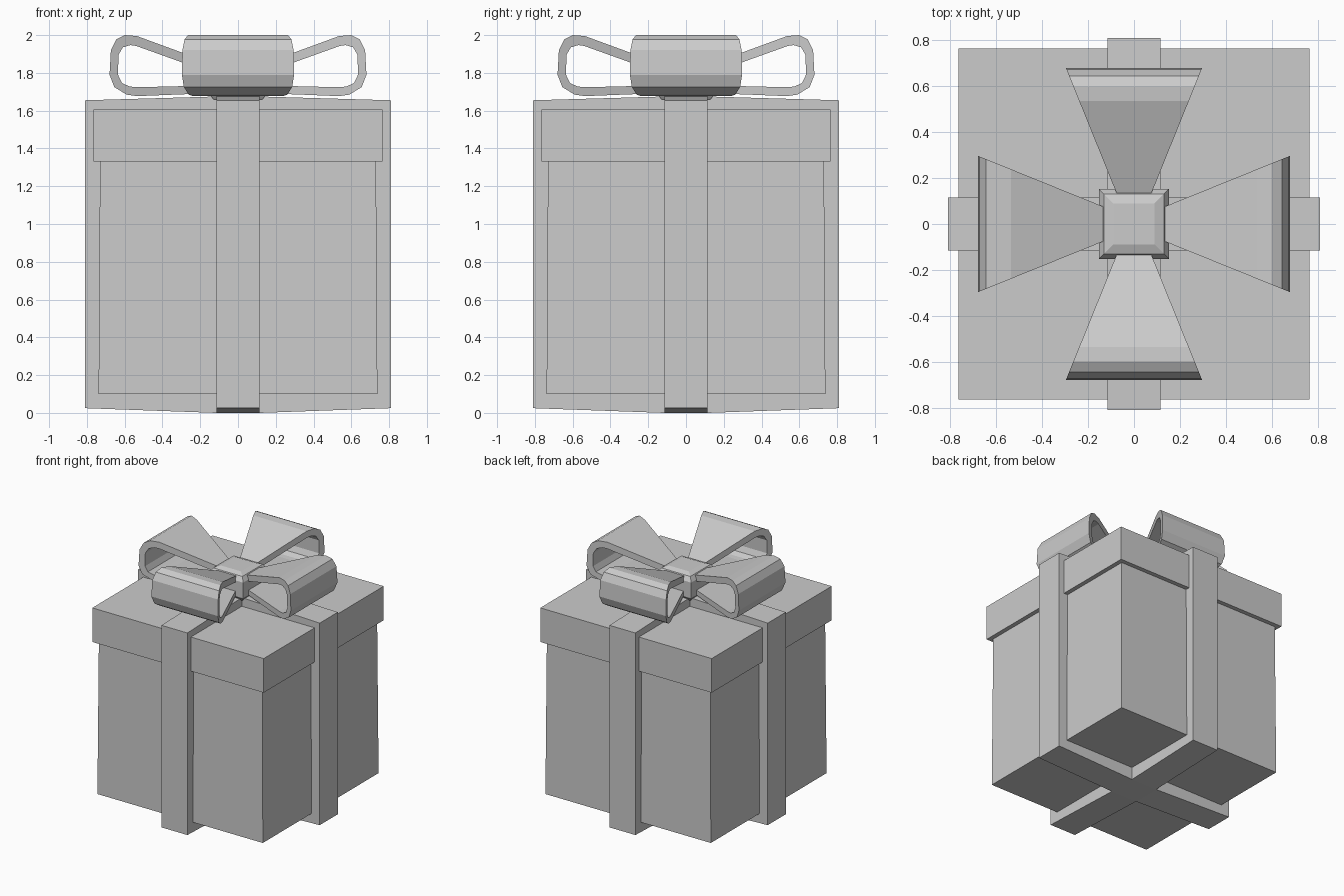
import bpy, bmesh
from math import pi

if "Cube" in bpy.data.objects:
    bpy.data.objects.remove(bpy.data.objects["Cube"])


def finish(name, bm, angle=0.0):
    bmesh.ops.recalc_face_normals(bm, faces=bm.faces)
    mesh = bpy.data.meshes.new(name)
    bm.to_mesh(mesh)
    bm.free()
    obj = bpy.data.objects.new(name, mesh)
    obj.rotation_euler.z = angle
    bpy.context.collection.objects.link(obj)
    return obj


def square_loft(name, levels):
    """Stack of squares given as (z, half width), capped at both ends."""
    bm = bmesh.new()
    rings = [[bm.verts.new((sx * h, sy * h, z))
              for sx, sy in ((-1, -1), (1, -1), (1, 1), (-1, 1))]
             for z, h in levels]
    for a, b in zip(rings, rings[1:]):
        for i in range(4):
            j = (i + 1) % 4
            bm.faces.new((a[i], a[j], b[j], b[i]))
    bm.faces.new(rings[0])
    bm.faces.new(rings[-1])
    return finish(name, bm)


def strip(name, outer, inner, half_width, closed, angle):
    """Thick ribbon following an xz profile; half_width(x) sets its width."""
    bm = bmesh.new()
    rings = []
    for (xo, zo), (xi, zi) in zip(outer, inner):
        wo, wi = half_width(xo), half_width(xi)
        rings.append([bm.verts.new(p) for p in
                      ((xo, -wo, zo), (xo, wo, zo), (xi, wi, zi), (xi, -wi, zi))])
    pairs = list(zip(rings, rings[1:]))
    if closed:
        pairs.append((rings[-1], rings[0]))
    else:
        bm.faces.new(rings[0])
        bm.faces.new(rings[-1])
    for a, b in pairs:
        for i in range(4):
            j = (i + 1) % 4
            bm.faces.new((a[i], a[j], b[j], b[i]))
    return finish(name, bm, angle)


# Box and lid
square_loft("box", [(0.10, 0.738), (1.40, 0.730)])
square_loft("lid", [(1.33, 0.765), (1.605, 0.765)])

# Two ribbon bands wrapped around the box
band_out = [(-0.81, 0.025), (-0.115, 0.0), (0.115, 0.0), (0.81, 0.025),
            (0.81, 1.655), (0.115, 1.675), (-0.115, 1.675), (-0.81, 1.655)]
band_in = [(-0.71, 0.13), (-0.115, 0.13), (0.115, 0.13), (0.71, 0.13),
           (0.71, 1.58), (0.115, 1.58), (-0.115, 1.58), (-0.71, 1.58)]
for k in range(2):
    strip(f"ribbon_band_{k + 1}", band_out, band_in, lambda x: 0.115, True, k * pi / 2)

# Four bow loops, flaring outwards from the knot
loop_out = [(0.08, 1.828), (0.535, 1.995), (0.60, 2.0), (0.645, 1.977),
            (0.673, 1.92), (0.68, 1.79), (0.655, 1.725), (0.59, 1.685),
            (0.535, 1.677), (0.08, 1.695)]
loop_in = [(0.08, 1.778), (0.54, 1.943), (0.57, 1.947), (0.61, 1.935),
           (0.633, 1.895), (0.635, 1.79), (0.615, 1.747), (0.575, 1.728),
           (0.535, 1.724), (0.08, 1.735)]
for k in range(4):
    strip(f"bow_loop_{k + 1}", loop_out, loop_in,
          lambda x: 0.297 - 0.405 * (0.68 - x), False, k * pi / 2)

# Bevelled knot
square_loft("bow_knot", [(1.66, 0.13), (1.69, 0.153), (1.82, 0.153),
                         (1.855, 0.13), (1.87, 0.09)])
